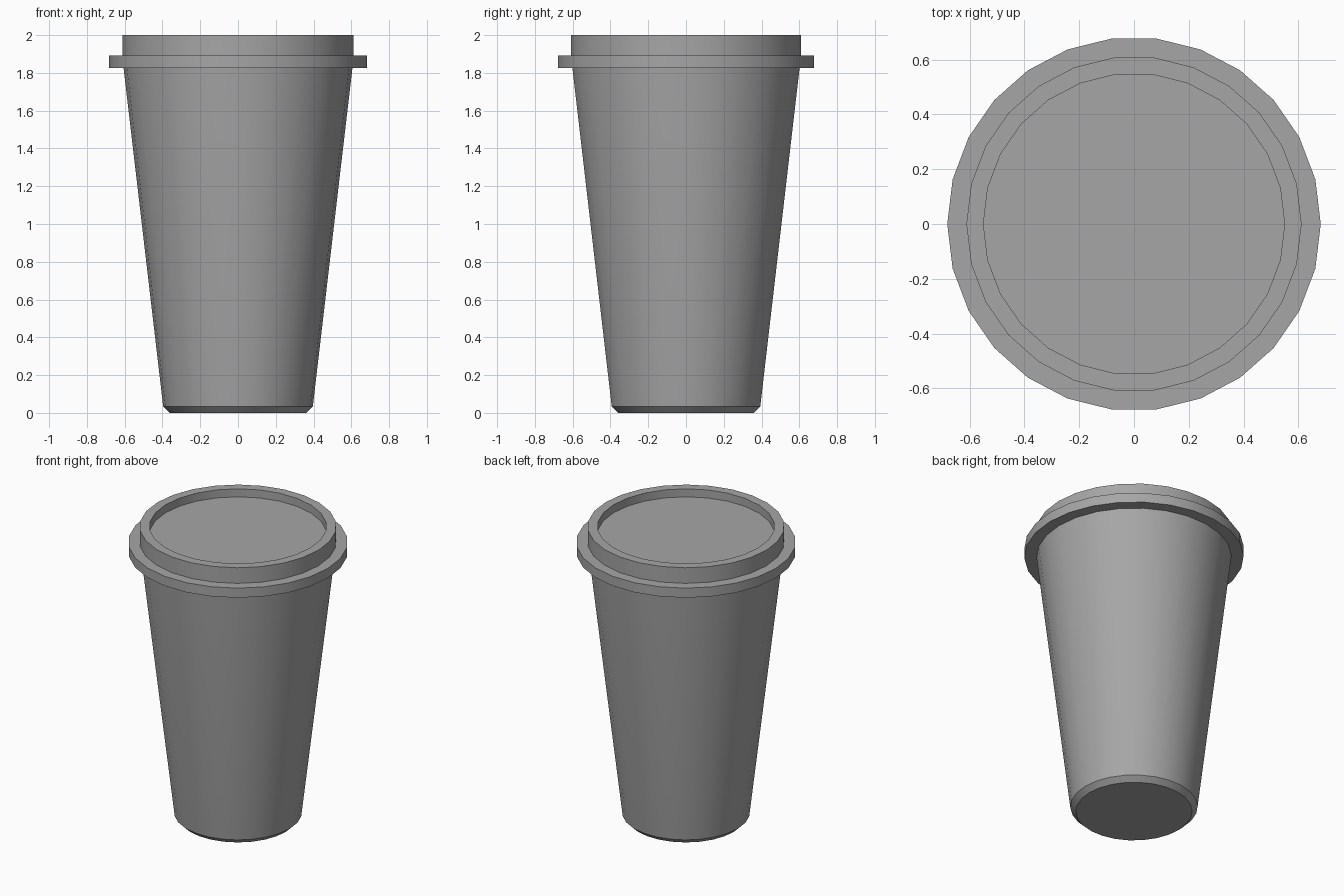
import bpy
import bmesh
import math

SIDES = 26

cube = bpy.data.objects.get("Cube")
if cube:
    bpy.data.objects.remove(cube, do_unlink=True)

grey = bpy.data.materials.new("plain_grey")
grey.use_nodes = True
grey.diffuse_color = (0.38, 0.38, 0.38, 1)
grey.node_tree.nodes["Principled BSDF"].inputs["Base Color"].default_value = grey.diffuse_color


def lathe(name, profile):
    """Turn a (radius, height) profile around z; its first ring is capped."""
    bm = bmesh.new()
    rings = []
    for radius, z in profile:
        angles = [math.tau * i / SIDES for i in range(SIDES)]
        rings.append([bm.verts.new((radius * math.cos(a), radius * math.sin(a), z))
                      for a in angles])
    bm.faces.new(rings[0])
    for low, high in zip(rings, rings[1:]):
        for i in range(SIDES):
            j = (i + 1) % SIDES
            bm.faces.new((low[i], low[j], high[j], high[i]))
    bmesh.ops.recalc_face_normals(bm, faces=bm.faces)
    # The caps fix the outward direction of the whole shell
    bm.faces.ensure_lookup_table()
    cap = bm.faces[0]
    outward = 1 if name == "lid" else -1
    if cap.normal.z * outward < 0:
        bmesh.ops.reverse_faces(bm, faces=bm.faces)
    mesh = bpy.data.meshes.new(name)
    bm.to_mesh(mesh)
    bm.free()
    mesh.materials.append(grey)
    obj = bpy.data.objects.new(name, mesh)
    bpy.context.collection.objects.link(obj)
    bpy.ops.object.select_all(action='DESELECT')
    obj.select_set(True)
    bpy.context.view_layer.objects.active = obj
    bpy.ops.object.shade_smooth_by_angle(angle=math.radians(30))
    return obj


# Tapered cup with a chamfered foot, its top tucked inside the lid
lathe("cup", [(0.362, 0), (0.396, 0.033), (0.606, 1.827), (0.607, 1.85)])

# Lid: sunken floor, raised rim, wide flange and its underside
lathe("lid", [(0.55, 1.945), (0.55, 2), (0.612, 2), (0.612, 1.893),
              (0.682, 1.893), (0.682, 1.827), (0.6, 1.827)])
